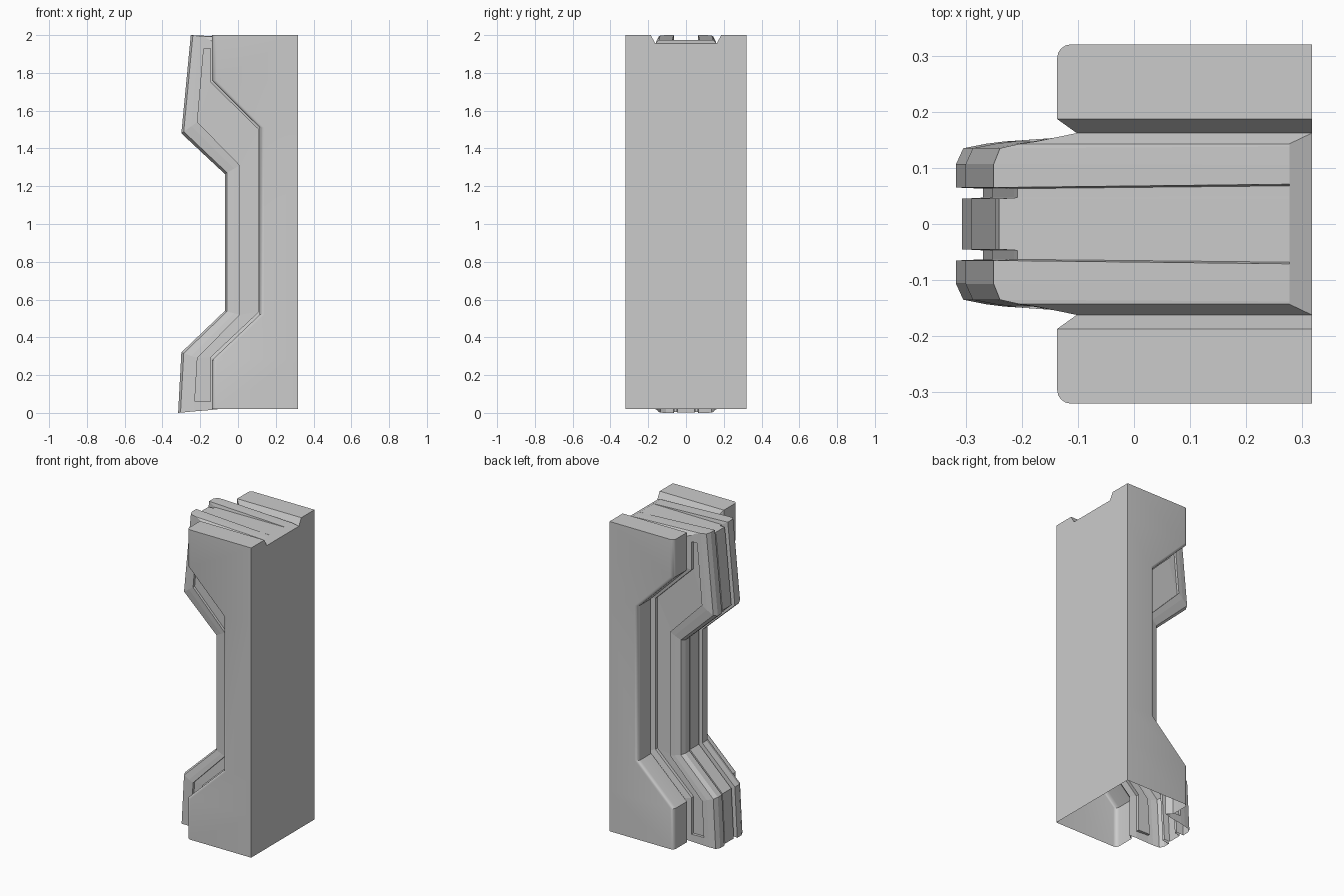
import bpy, bmesh, math
from mathutils import Vector

if "Cube" in bpy.data.objects:
    bpy.data.objects.remove(bpy.data.objects["Cube"])

BACK = 0.317

# Six-point side profiles (x, z), top to bottom
FRONT = [(-.25, 2.0), (-.30, 1.48), (-.07, 1.265), (-.07, .54), (-.30, .32), (-.317, 0)]
PANEL = [(-.175, 2.0), (-.215, 1.54), (.01, 1.31), (.01, .52), (-.215, .29), (-.232, .008)]
RIM = [(-.146, 2.0), (-.146, 1.75), (.109, 1.50), (.109, .535), (-.146, .295), (-.146, .015)]
BLOCK = [(-.137, 2.0), (-.137, 1.76), (.115, 1.51), (.115, .52), (-.137, .28), (-.137, .02)]


def shift(profile, d):
    return [(x + d, z) for x, z in profile]


def inset(d):
    """Blend from the front profile towards the panel profile."""
    t = d / .08
    return [(a[0] + (b[0] - a[0]) * t, a[1] + (b[1] - a[1]) * t) for a, b in zip(FRONT, PANEL)]


def split(p):
    """Add the rows where the side recess starts and stops."""
    def at(a, b, z):
        t = (z - a[1]) / (b[1] - a[1])
        return (a[0] + (b[0] - a[0]) * t, z)
    return [p[0], at(p[0], p[1], 1.93)] + p[1:5] + [at(p[4], p[5], .06), p[5]]


def column(bm, profile, y, top):
    pts = [(profile[0][0], top)] + profile[1:]
    return [bm.verts.new((x, y, z)) for x, z in pts]


def loft(bm, a, b, rows=None):
    for i in (rows if rows is not None else range(len(a) - 1)):
        bm.faces.new((a[i], a[i + 1], b[i + 1], b[i]))


def finish(bm, name, outward):
    """Make a mirrored object; first face must point along outward."""
    bmesh.ops.recalc_face_normals(bm, faces=bm.faces)
    bm.faces.ensure_lookup_table()
    if bm.faces[0].normal.dot(Vector(outward)) < 0:
        bmesh.ops.reverse_faces(bm, faces=bm.faces)
    me = bpy.data.meshes.new(name)
    bm.to_mesh(me)
    bm.free()
    ob = bpy.data.objects.new(name, me)
    bpy.context.collection.objects.link(ob)
    m = ob.modifiers.new("mirror", 'MIRROR')
    m.use_axis = (False, True, False)
    return ob


# Central column: strip, groove, raised plate and bevelled flank (y, depth, top z, back y)
bm = bmesh.new()
SECTION = [(0, .010, 1.974, 0), (.045, .010, 1.974, .045), (.047, .045, 1.974, .05),
           (.063, .045, 1.974, .068), (.065, 0, 2.0, .071), (.107, 0, 2.0, .105),
           (.135, .012, 1.998, .138), (.143, .05, 1.995, .143)]
cols = [column(bm, split(inset(d)), y, top) for y, d, top, _ in SECTION]
panel = column(bm, split(PANEL), .147, 1.988)
rim = column(bm, split(RIM), .153, 1.972)
inner = column(bm, split(shift(BLOCK, .035)), .162, 1.955)
for a, b in zip(cols, cols[1:]):
    loft(bm, a, b)
loft(bm, cols[-1], panel)
loft(bm, rim, inner)

# Recessed channel running down the flank
loft(bm, panel, rim, (0, 6))
low_a = [bm.verts.new(v.co - Vector((0, .016, 0))) for v in panel[1:7]]
low_b = [bm.verts.new(v.co - Vector((0, .020, 0))) for v in rim[1:7]]
loft(bm, panel[1:7], low_a)
loft(bm, low_a, low_b)
loft(bm, low_b, rim[1:7])
for k, j in ((1, 0), (6, 5)):
    bm.faces.new((panel[k], rim[k], low_b[j], low_a[j]))

# Sunken top with ramped ridges and rear chamfer
ends = [bm.verts.new((.277, yb, 1.975)) for *_, yb in SECTION]
for i in range(len(cols) - 1):
    bm.faces.new((cols[i][0], cols[i + 1][0], ends[i + 1], ends[i]))
c0 = bm.verts.new((BACK, 0, 1.955))
c1 = bm.verts.new((BACK, .162, 1.955))
bm.faces.new(ends + [c1, c0])
bm.faces.new((cols[-1][0], panel[0], rim[0], inner[0], c1, ends[-1]))
finish(bm, "central_column", (-1, 0, 0))

# Side blocks with rounded outer front edge
bm = bmesh.new()
R = .024
arc = [(R * (1 - math.sin(a)), .32 - R * (1 - math.cos(a)))
       for a in (math.radians(22.5 * k) for k in range(5))]
cols = [column(bm, [(BACK, z) for _, z in BLOCK], .32, 2.0)]
cols += [column(bm, shift(BLOCK, d), y, 2.0) for d, y in arc + [(0, .187)]]
cols.append(column(bm, shift(BLOCK, .035), .162, 1.955))
for a, b in zip(cols, cols[1:]):
    loft(bm, a, b)
edge = bm.verts.new((BACK, .187, 2.0))
foot = bm.verts.new((BACK, .162, 1.955))
bm.faces.new([c[0] for c in cols[:-1]] + [edge])
bm.faces.new((cols[-2][0], cols[-1][0], foot, edge))
blocks = finish(bm, "side_blocks", (0, 1, 0))
bpy.context.view_layer.objects.active = blocks
blocks.select_set(True)
bpy.ops.object.shade_smooth_by_angle(angle=math.radians(30))

# Flat rear wall, notched along the top
bm = bmesh.new()
bm.faces.new([bm.verts.new((BACK, y, z)) for y, z in
              ((0, .02), (.32, .02), (.32, 2.0), (.187, 2.0), (.162, 1.955), (0, 1.955))])
finish(bm, "rear_wall", (1, 0, 0))
